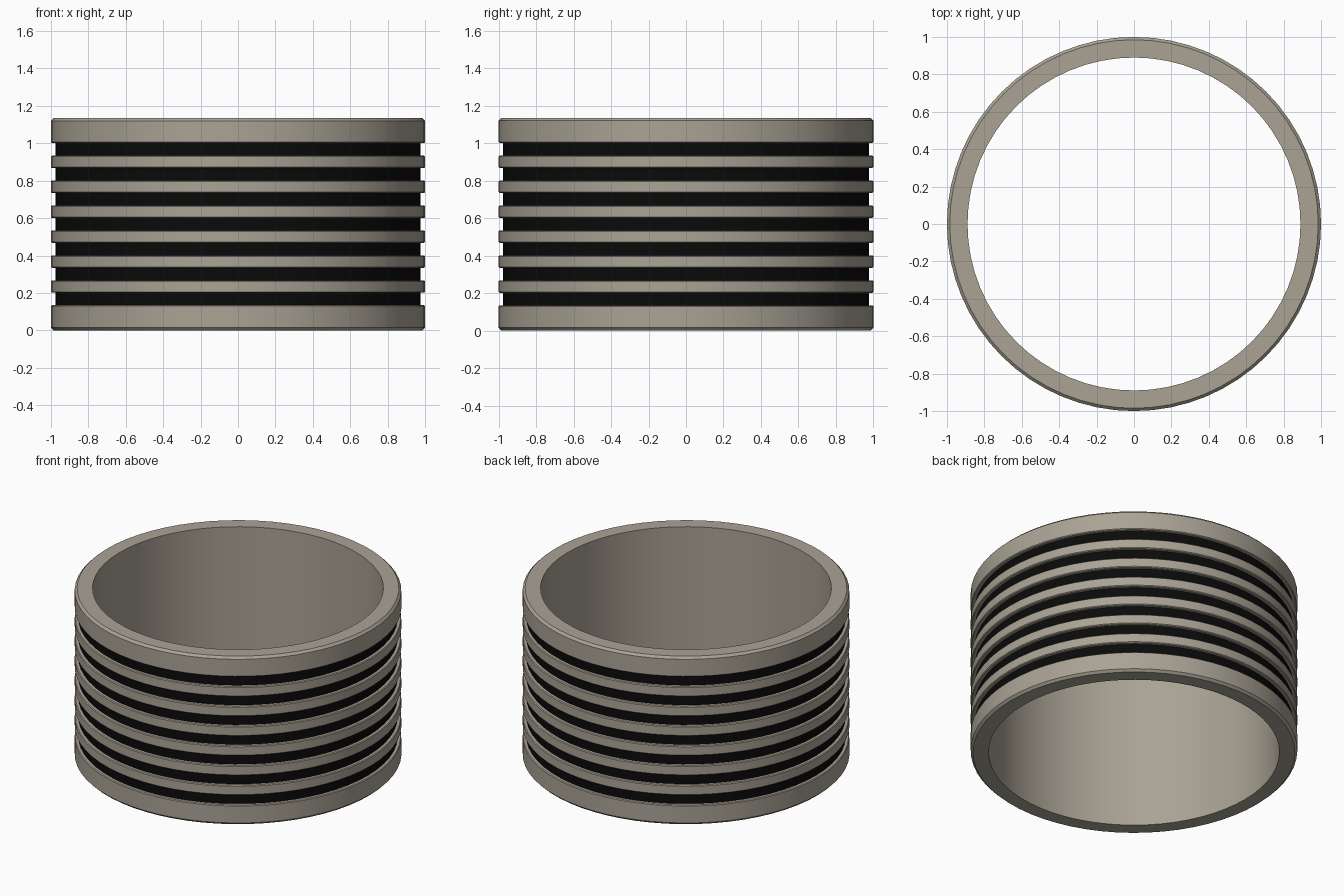
import bpy
import bmesh
import math

cube = bpy.data.objects.get("Cube")
if cube:
    bpy.data.objects.remove(cube, do_unlink=True)


def material(name, rgb):
    m = bpy.data.materials.new(name)
    m.use_nodes = True
    m.diffuse_color = (*rgb, 1)
    m.node_tree.nodes["Principled BSDF"].inputs["Base Color"].default_value = (*rgb, 1)
    return m


metal = material("warm grey metal", (0.40, 0.365, 0.30))
black = material("black inlay", (0.003, 0.003, 0.003))

SEGMENTS = 64
HEIGHT = 1.135
OUTER, INNER, FLOOR = 1.0, 0.89, 0.977
PITCH, GROOVE, GROOVES = 0.1333, 0.067, 7
START = (HEIGHT - (GROOVES - 1) * PITCH - GROOVE) / 2
RIM, EDGE = 0.015, 0.005

# Closed cross-section: each entry is (radius, height, colour of the band to the next point)
profile = [(INNER, 0, 0), (OUTER - RIM, 0, 0), (OUTER, RIM, 0)]
for i in range(GROOVES):
    low = START + i * PITCH
    high = low + GROOVE
    profile += [(OUTER, low - EDGE, 0), (OUTER - EDGE, low, 0), (FLOOR, low, 1),
                (FLOOR, high, 0), (OUTER - EDGE, high, 0), (OUTER, high + EDGE, 0)]
profile += [(OUTER, HEIGHT - RIM, 0), (OUTER - RIM, HEIGHT, 0), (INNER, HEIGHT, 0)]

# Revolve the cross-section into the band
bm = bmesh.new()
rings = []
for s in range(SEGMENTS):
    a = 2 * math.pi * s / SEGMENTS
    rings.append([bm.verts.new((r * math.cos(a), r * math.sin(a), z)) for r, z, _ in profile])
for s in range(SEGMENTS):
    here, there = rings[s], rings[(s + 1) % SEGMENTS]
    for k, point in enumerate(profile):
        n = (k + 1) % len(profile)
        face = bm.faces.new((here[k], there[k], there[n], here[n]))
        face.material_index = point[2]
bmesh.ops.recalc_face_normals(bm, faces=bm.faces)

mesh = bpy.data.meshes.new("grooved_ring_band")
bm.to_mesh(mesh)
bm.free()
mesh.materials.append(metal)
mesh.materials.append(black)
band = bpy.data.objects.new("grooved_ring_band", mesh)
bpy.context.collection.objects.link(band)

# Smooth round the band, keeping groove edges crisp
bpy.ops.object.select_all(action="DESELECT")
band.select_set(True)
bpy.context.view_layer.objects.active = band
bpy.ops.object.shade_smooth_by_angle(angle=math.radians(30))
